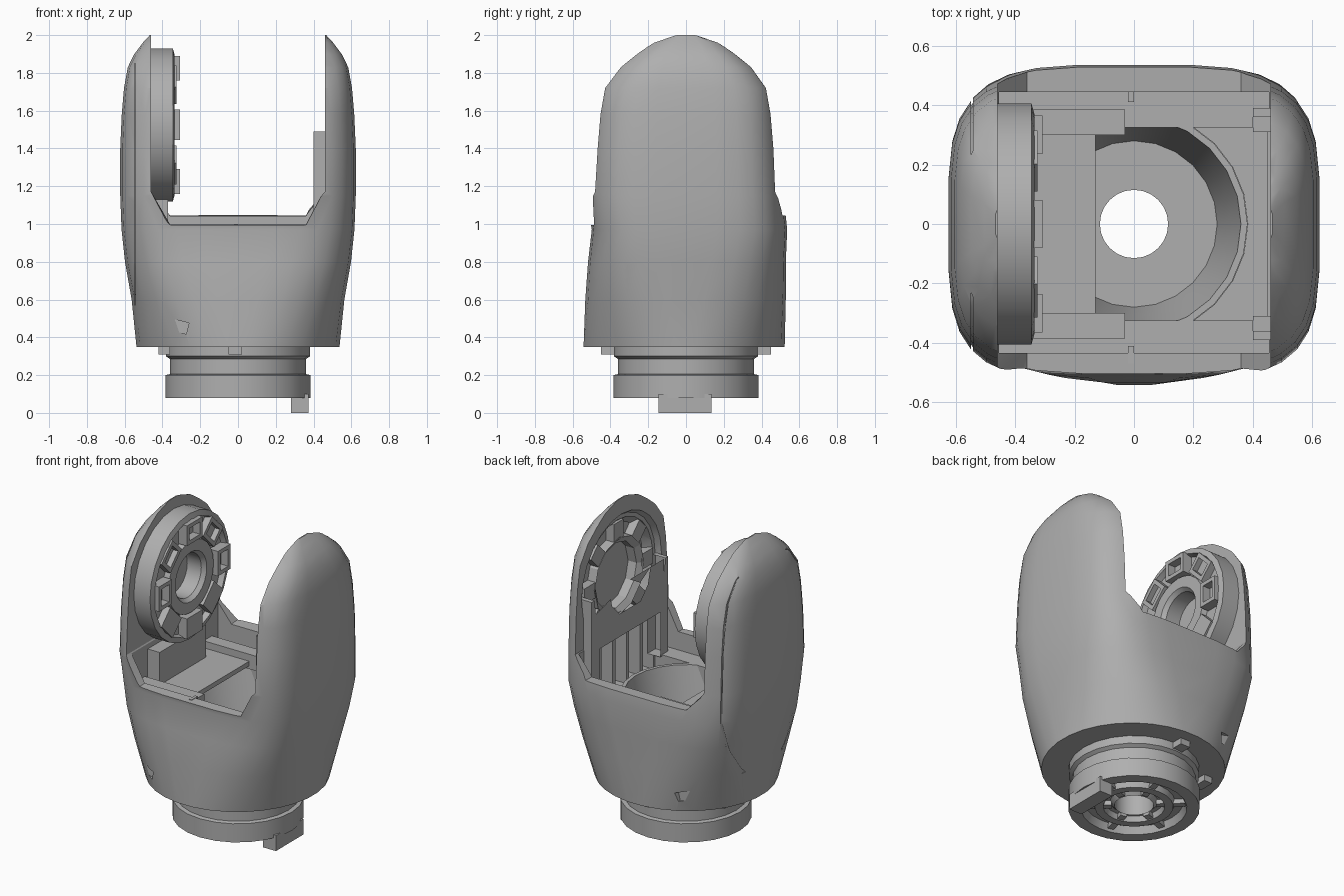
import bpy, bmesh, math
from mathutils import Matrix

cube = bpy.data.objects.get("Cube")
if cube:
    bpy.data.objects.remove(cube)

grey = bpy.data.materials.new("matte grey")
grey.use_nodes = True
COLOUR = (0.43, 0.43, 0.43, 1)
grey.diffuse_color = COLOUR
grey.node_tree.nodes["Principled BSDF"].inputs["Base Color"].default_value = COLOUR


def finish(name, bm):
    bmesh.ops.recalc_face_normals(bm, faces=bm.faces[:])
    mesh = bpy.data.meshes.new(name)
    bm.to_mesh(mesh)
    bm.free()
    mesh.materials.append(grey)
    ob = bpy.data.objects.new(name, mesh)
    bpy.context.scene.collection.objects.link(ob)
    return ob


def skin(rings, closed):
    """Join equal rings of points with quads; cap the ends or close the loop."""
    bm = bmesh.new()
    loops = [[bm.verts.new(p) for p in ring] for ring in rings]
    pairs = list(zip(loops, loops[1:]))
    if closed:
        pairs.append((loops[-1], loops[0]))
    else:
        bm.faces.new(loops[0])
        bm.faces.new(loops[-1])
    for a, b in pairs:
        for i in range(len(a)):
            j = (i + 1) % len(a)
            bm.faces.new((a[i], a[j], b[j], b[i]))
    return bm


def box(name, x, y, z, turn=None):
    bm = bmesh.new()
    bmesh.ops.create_cube(bm, size=1)
    for v in bm.verts:
        v.co = [r[0] + (c + 0.5) * (r[1] - r[0]) for c, r in zip(v.co, (x, y, z))]
    if turn:
        bm.transform(turn)
    return finish(name, bm)


def lathe(name, profile, steps=24, place=None, closed=True):
    """Revolve a (radius, height) profile around z."""
    angles = [2 * math.pi * i / steps for i in range(steps)]
    bm = skin([[(r * math.cos(a), r * math.sin(a), h) for a in angles]
               for r, h in profile], closed)
    if place:
        bm.transform(place)
    return finish(name, bm)


def cut(target, cutter):
    mod = target.modifiers.new("cut", 'BOOLEAN')
    mod.operation, mod.solver, mod.object = 'DIFFERENCE', 'EXACT', cutter
    with bpy.context.temp_override(object=target, active_object=target):
        bpy.ops.object.modifier_apply(modifier=mod.name)
    bpy.data.objects.remove(cutter)


# Outer shell sections: height, half width, front depth, back depth
SECTIONS = [(.35, .54, .545, .525), (.6, .565, .535, .53), (.8, .6, .52, .53),
            (.97, .618, .5, .537), (1.15, .625, .485, .475), (1.4, .625, .47, .465),
            (1.58, .617, .455, .45), (1.72, .605, .43, .425), (1.83, .585, .345, .345),
            (1.9, .55, .26, .26), (1.96, .505, .17, .17), (2, .468, .05, .05)]
INNER = 0.46


def section(z, hx, front, back, inset=0, steps=32):
    """Round at the foot, squarer towards the rim."""
    power = min(4, 2 + 2 * (z - .35) / .65)
    widen = (1 - (INNER / hx) ** 4) ** 0.25 if z > 1 else 1
    ring = []
    for i in range(steps):
        a = 2 * math.pi * (i + 0.5) / steps
        c, s = math.cos(a), math.sin(a)
        hy = (back if s > 0 else front) / widen
        ring.append((math.copysign(abs(c) ** (2 / power), c) * (hx - inset),
                     math.copysign(abs(s) ** (2 / power), s) * (hy - inset), z))
    return ring


shell = finish("fork_shell", skin([section(*s) for s in SECTIONS], False))

# Shallow seam of the side cover
seam = box("seam_cutter", (-.548, -.542), (-.7, .7), (.57, 1.85))
cut(seam, finish("core", skin([section(*s, inset=.008) for s in SECTIONS], False)))
cut(shell, seam)

# Slot between the two ears, with sloped shoulders
half = [(.46, 2.1), (.46, 1.17), (.36, 1.02)]
outline = half + [(-x, z) for x, z in reversed(half)]
slot = skin([[(x, y, z + (y * .05 if z < 1.1 else 0)) for x, z in outline]
             for y in (-.8, .8)], False)
cut(shell, finish("slot_cutter", slot))

# Hollow inside, stepped
cut(shell, box("upper_hollow", (-.455, .455), (-.435, .445), (.88, 1.2)))
cut(shell, box("lower_hollow", (-.45, .45), (-.325, .325), (.65, 1)))
cut(shell, lathe("neck_hollow", [(.383, .2), (.383, .7)], closed=False))

# Recess, dish and rib pocket in the left ear
EAR_Z = 1.49
ALONG_X = Matrix.Translation((0, 0, EAR_Z)) @ Matrix.Rotation(math.pi / 2, 4, 'Y')
cut(shell, lathe("recess_cutter", [(.41, .4), (.41, .455), (.385, .49)], 24,
                 ALONG_X, False))
cut(shell, box("recess_foot", (.4, .491), (-.39, .39), (.87, EAR_Z)))
cut(shell, lathe("dish_cutter", [(.36, .4), (.36, .49), (.32, .535)], 24,
                 ALONG_X, False))
cut(shell, lathe("hub_cutter", [(.21, .4), (.21, .56)], 12, ALONG_X, False))
cut(shell, box("rib_pocket", (.4, .56), (-.31, .31), (.78, 1.16)))

# Dimples low on the right, front and back
for y in (-.5, .49):
    tilt = Matrix.Translation((-.32, y, .46)) @ Matrix.Rotation(.25, 4, 'Y')
    cut(shell, box("dimple_cutter", (-.055, .055), (-.04, .04), (-.03, .03), tilt))

# Dish ring and spokes inside the left ear
lathe("ear_hub_ring", [(.21, .5), (.21, .56), (.25, .56), (.25, .475)], 12, ALONG_X)
for i in range(8):
    turn = Matrix.Translation((0, 0, EAR_Z)) @ Matrix.Rotation(i * math.pi / 4, 4, 'X')
    box("ear_spoke", (.48, .54), (-.05, .05), (.235, .35), turn)
for i in range(4):
    y = -.21 + i * .14
    box("ear_rib", (.465, .565), (y - .014, y + .014), (.77, 1.165))

# Pivot disc on the right ear
DISC = Matrix.Translation((0, 0, 1.525)) @ Matrix.Rotation(math.pi / 2, 4, 'Y')
disc = lathe("pivot_disc", [(.14, -.5), (.405, -.5), (.405, -.345),
                            (.37, -.335), (.36, -.37), (.24, -.37), (.23, -.335),
                            (.16, -.335), (.14, -.36)], 24, DISC)
for i in range(8):
    turn = Matrix.Translation((0, 0, 1.525)) @ Matrix.Rotation(i * math.pi / 4, 4, 'X')
    top = -.325 if i % 2 else -.308
    block = box("disc_tooth", (-.39, top), (-.08, .08), (.235, .365), turn)
    cut(block, box("tooth_hollow", (-.36, -.2), (-.055, .055), (.26, .34), turn))

# Shelf, block and bars inside the cup
box("shelf", (-.455, -.13), (-.325, .325), (.89, .92))
box("shelf_block", (-.46, -.37), (-.27, .2), (.91, 1.13))
for s in (-1, 1):
    y0, y1 = sorted((s * .3, s * .385))
    box("side_bar", (-.455, -.03), (y0, y1), (.87, .965))
    y0, y1 = sorted((s * .41, s * .47))
    box("rim_clip", (-.02, .0), (y0, y1), (.88, 1.0))
    # Small latches under the shell
    box("neck_latch", (-.42, -.36), (s * .16 - .05, s * .16 + .05), (.31, .36))
    y0, y1 = sorted((s * .36, s * .45))
    box("neck_latch", (-.05, .02), (y0, y1), (.31, .36))

# Funnel, neck and base collar in one turned piece
base = lathe("neck_and_collar",
             [(.115, .1), (.115, .4), (.28, .4), (.31, .6), (.36, .88), (.382, .88),
              (.382, .3), (.36, .285), (.36, .205), (.385, .2),
              (.385, .08), (.31, .08), (.29, .125), (.24, .125), (.23, .09), (.18, .09),
              (.17, .125), (.14, .125)], 24)
for i in range(6):
    turn = Matrix.Rotation(i * math.pi / 3 + .3, 4, 'Z')
    box("base_rib", (.13, .3), (-.02, .02), (.095, .16), turn)
box("key_tab", (.28, .372), (-.145, .135), (0, .1))

# Smooth the rounded parts, keeping edges sharp
for ob in (shell, disc, base):
    with bpy.context.temp_override(object=ob, active_object=ob,
                                   selected_objects=[ob],
                                   selected_editable_objects=[ob]):
        bpy.ops.object.shade_smooth_by_angle(angle=math.radians(25))
